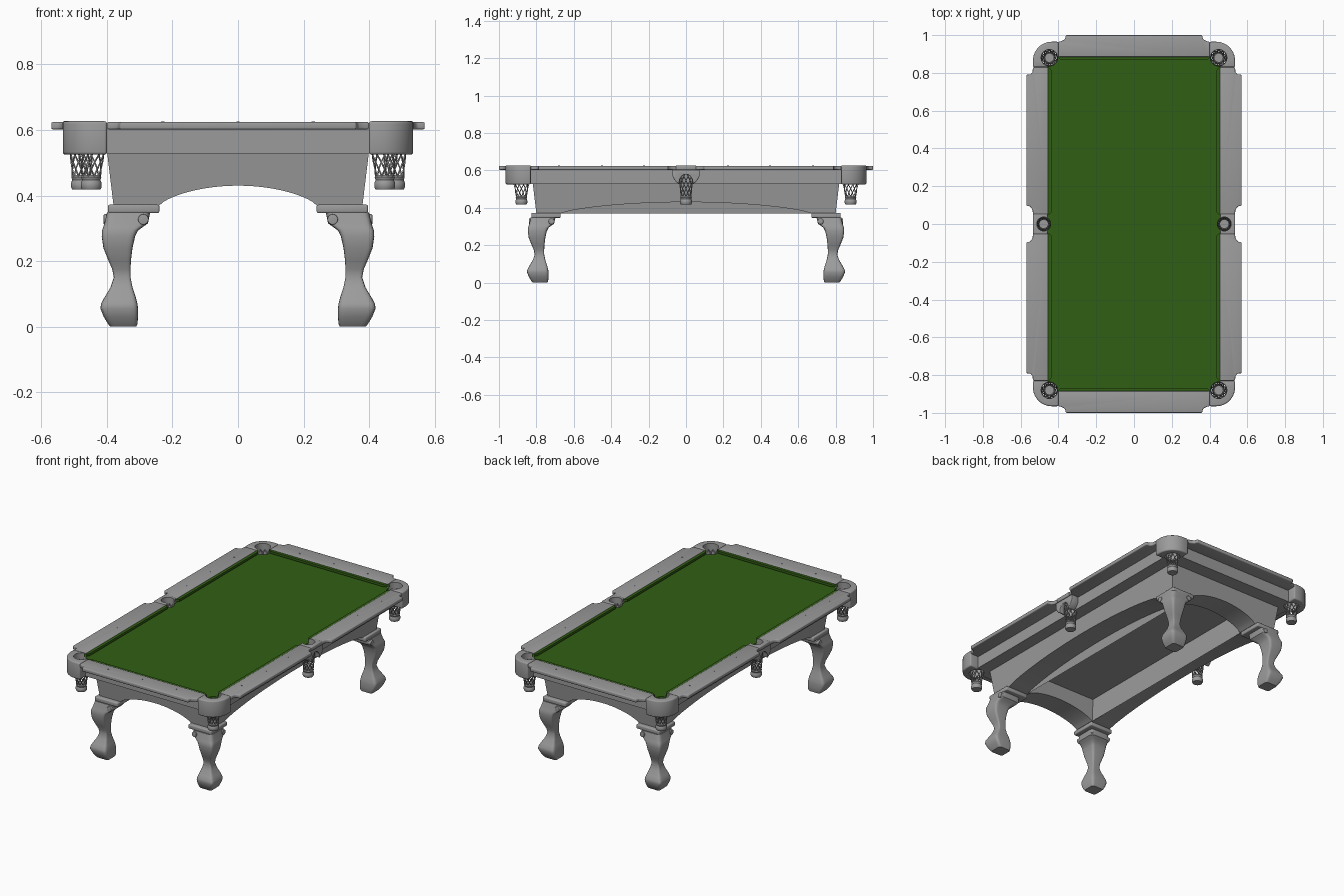
import bpy
import bmesh
from math import cos, sin, pi, copysign

if "Cube" in bpy.data.objects:
    bpy.data.objects.remove(bpy.data.objects["Cube"])

QUAD = ((1, 1), (-1, 1), (1, -1), (-1, -1))
LR = ((1, 1), (-1, 1))
FB = ((1, 1), (1, -1))
ONE = ((1, 1),)


def material(name, color):
    m = bpy.data.materials.new(name)
    m.diffuse_color = (*color, 1)
    m.use_nodes = True
    m.node_tree.nodes["Principled BSDF"].inputs["Base Color"].default_value = m.diffuse_color
    return m


green = material("green_cloth", (0.031, 0.113, 0.007))
grey = material("dark_grey", (0.33, 0.33, 0.33))


def loft(rings):
    n = len(rings[0])
    verts = [p for r in rings for p in r]
    faces = [tuple(range(n)), tuple(range(len(verts) - n, len(verts)))]
    for k in range(len(rings) - 1):
        for i in range(n):
            j = (i + 1) % n
            faces.append((k * n + i, k * n + j, (k + 1) * n + j, (k + 1) * n + i))
    return verts, faces


def prism(poly, z0, z1):
    return loft([[(x, y, z) for x, y in poly] for z in (z0, z1)])


def box(x0, x1, y0, y1, z0, z1):
    return prism([(x0, y0), (x1, y0), (x1, y1), (x0, y1)], z0, z1)


def lathe(cx, cy, profile, n=24):
    return loft([[(cx + r * cos(2 * pi * i / n), cy + r * sin(2 * pi * i / n), z)
                  for i in range(n)] for r, z in profile])


def finish(ob):
    bpy.ops.object.select_all(action='DESELECT')
    ob.select_set(True)
    bpy.context.view_layer.objects.active = ob
    bpy.ops.object.convert(target='MESH')
    bpy.ops.object.shade_smooth_by_angle(angle=0.65)


def build(name, parts, signs=ONE, bevel=0, cut=None, mat=grey):
    bm = bmesh.new()
    for sx, sy in signs:
        for verts, faces in parts:
            vs = [bm.verts.new((sx * x, sy * y, z)) for x, y, z in verts]
            for f in faces:
                bm.faces.new([vs[i] for i in f])
    bmesh.ops.recalc_face_normals(bm, faces=bm.faces[:])
    me = bpy.data.meshes.new(name)
    bm.to_mesh(me)
    bm.free()
    ob = bpy.data.objects.new(name, me)
    bpy.context.collection.objects.link(ob)
    me.materials.append(mat)
    if bevel:
        m = ob.modifiers.new("bevel", 'BEVEL')
        m.width, m.segments, m.limit_method, m.angle_limit = bevel, 3, 'ANGLE', 0.7
    if cut:
        m = ob.modifiers.new("pockets", 'BOOLEAN')
        m.object, m.operation, m.solver = cut, 'DIFFERENCE', 'EXACT'
    finish(ob)
    return ob


# Pocket cutters: four corners and two sides
CORNER, SIDE = (0.448, 0.88), (0.478, 0.0)
cut = build("pocket_cutter_corner", [lathe(*CORNER, [(0.044, 0.4), (0.044, 0.7)])], QUAD)
cut_s = build("pocket_cutter_side", [lathe(*SIDE, [(0.037, 0.4), (0.037, 0.7)])], LR)
for c in (cut, cut_s):
    c.select_set(True)
bpy.context.view_layer.objects.active = cut
bpy.ops.object.join()
cut.name = "pocket_cutter"
cut.hide_render = True

# Playing bed
build("slate_bed", [box(-0.457, 0.457, -0.887, 0.887, 0.53, 0.588)], cut=cut)
build("cloth", [box(-0.457, 0.457, -0.887, 0.887, 0.588, 0.598)], cut=cut, mat=green)

# Cushions with tapered ends
side_c = [(0.457, 0.045), (0.457, 0.84), (0.438, 0.815), (0.438, 0.06)]
end_c = [(-0.41, 0.887), (0.41, 0.887), (0.385, 0.868), (-0.385, 0.868)]
build("side_cushions", [prism(side_c, 0.606, 0.62)], QUAD, mat=green)
build("end_cushions", [prism(end_c, 0.606, 0.62)], FB, mat=green)

# Rails with notched ends
side_r = [(0.455, 0.05), (0.535, 0.05), (0.537, 0.075), (0.55, 0.093), (0.57, 0.098),
          (0.57, 0.79), (0.547, 0.792), (0.537, 0.805), (0.535, 0.83), (0.455, 0.83)]
half = [(0.40, 0.885), (0.40, 0.965), (0.385, 0.968), (0.366, 0.978), (0.36, 1.0)]
end_r = half + [(-x, y) for x, y in reversed(half)]
build("side_rails", [prism(side_r, 0.602, 0.624)], QUAD, 0.005, cut)
build("end_rails", [prism(end_r, 0.602, 0.624)], FB, 0.005, cut)

# Sight markers on the rails
dots = [lathe(0.503, y, [(0.005, 0.62), (0.005, 0.6255)], 4) for y in (0.225, 0.45, 0.68)]
build("side_sights", dots, QUAD)
build("end_sights", [lathe(x, 0.93, [(0.005, 0.62), (0.005, 0.6255)], 4)
                     for x in (-0.23, 0, 0.23)], FB)

# Vertical boards under the rails
build("side_blinds", [box(0.455, 0.48, -0.91, 0.91, 0.528, 0.603)], LR, cut=cut)
build("end_blinds", [box(-0.456, 0.456, 0.885, 0.91, 0.528, 0.603)], FB, cut=cut)

# Corner pocket castings
arc = [(0.435 + 0.1 * cos(a * pi / 24), 0.865 + 0.1 * sin(a * pi / 24)) for a in range(13)]
corner = [(0.535, 0.83)] + arc + [(0.40, 0.965), (0.40, 0.885), (0.455, 0.83)]
build("corner_castings", [prism(corner, 0.525, 0.627)], QUAD, 0.008, cut)

# Side pocket castings: cap plate plus arched shield
build("side_castings", [box(0.458, 0.536, -0.055, 0.055, 0.602, 0.627)], LR, 0.006, cut)
outer = [(0.073, 0.603), (0.073, 0.57), (0.062, 0.55), (0.05, 0.535), (0.036, 0.527)]
inner = [(0.034, 0.55), (0.024, 0.568), (0.01, 0.577)]
hs = outer + inner
shield = hs + [(-y, z) for y, z in reversed(hs)]
build("side_shields", [loft([[(x, y, z) for y, z in shield] for x in (0.48, 0.53)])],
      LR, 0.004, cut)


# Woven pocket nets
def net(name, cx, cy, rad):
    cu = bpy.data.curves.new(name, 'CURVE')
    cu.dimensions, cu.bevel_depth, cu.bevel_resolution = '3D', 0.0026, 0
    cu.materials.append(grey)
    for k in range(10):
        for d in (-1, 1):
            sp = cu.splines.new('POLY')
            sp.points.add(12)
            for i, p in enumerate(sp.points):
                t = i / 12
                a = 2 * pi * k / 10 + d * t * pi * 0.6
                s = max(0, (t - 0.4) / 0.6)
                r = rad + (0.027 - rad) * s ** 0.8
                p.co = (cx + r * cos(a), cy + r * sin(a), 0.59 - 0.132 * t, 1)
    ob = bpy.data.objects.new(name, cu)
    bpy.context.collection.objects.link(ob)
    finish(ob)


cup = [(0.022, 0.435), (0.022, 0.461), (0.028, 0.462), (0.031, 0.456), (0.028, 0.447),
       (0.032, 0.438), (0.032, 0.426), (0.028, 0.418)]
for sx in (-1, 1):
    for sy in (-1, 1):
        net("corner_net", sx * CORNER[0], sy * CORNER[1], 0.043)
    net("side_net", sx * SIDE[0], 0, 0.036)
build("corner_net_cups", [lathe(*CORNER, cup)], QUAD)
build("side_net_cups", [lathe(*SIDE, cup)], LR)


# Thick tapered apron boards with arched lower edges
def apron(name, length, out, arch, swap, signs):
    n = 32
    edge = [(1 - 2 * i / n) for i in range(n + 1)]
    low = [(u * arch, 0.37 + 0.06 * max(0, 1 - u * u) ** 0.75) for u in edge]
    poly = [(-length, 0.535), (length, 0.535), (length, 0.37)] + low + [(-length, 0.37)]
    rings = []
    for thick in (0, 0.135):
        ring = []
        for a, z in poly:
            t = (0.535 - z) / 0.165 * 0.02
            if abs(a) == length:
                a -= copysign(t + thick, a)
            b = out - t - thick
            ring.append((b, a, z) if swap else (a, b, z))
        rings.append(ring)
    build(name, [loft(rings)], signs)


apron("end_aprons", 0.40, 0.82, 0.24, False, FB)
apron("side_aprons", 0.82, 0.40, 0.67, True, LR)

# Leg mounting plates
build("leg_plates", [box(0.24, 0.397, 0.67, 0.827, 0.346, 0.372)], QUAD, 0.006)

# Curved legs: (height, inner edge, outer edge) lofted as rounded squares
sections = [(0, .31, .39), (.008, .307, .397), (.03, .305, .41), (.055, .305, .42),
            (.07, .307, .418), (.09, .312, .407), (.12, .322, .389), (.15, .328, .379),
            (.175, .328, .384), (.2, .327, .395), (.24, .322, .411), (.275, .314, .416),
            (.293, .305, .415), (.305, .289, .411), (.315, .275, .408), (.348, .268, .40)]


def power(v, e):
    return copysign(abs(v) ** e, v)


rings = []
for z, a, b in sections:
    c, h = (a + b) / 2, (b - a) / 2
    rings.append([(c + h * power(cos(pi * i / 20), 0.3),
                   c + 0.43 + h * power(sin(pi * i / 20), 0.3), z) for i in range(40)])
build("legs", [loft(rings)], QUAD)

# Scrolls at the top of each leg
circle = [(0.289 + 0.016 * cos(pi * i / 10), 0.327 + 0.016 * sin(pi * i / 10)) for i in range(20)]
scroll_y = loft([[(u, y, z) for u, z in circle] for y in (0.71, 0.84)])
scroll_x = loft([[(x, u + 0.43, z) for u, z in circle] for x in (0.28, 0.41)])
build("leg_scrolls", [scroll_y, scroll_x], QUAD, 0.003)

bpy.data.objects.remove(cut)
